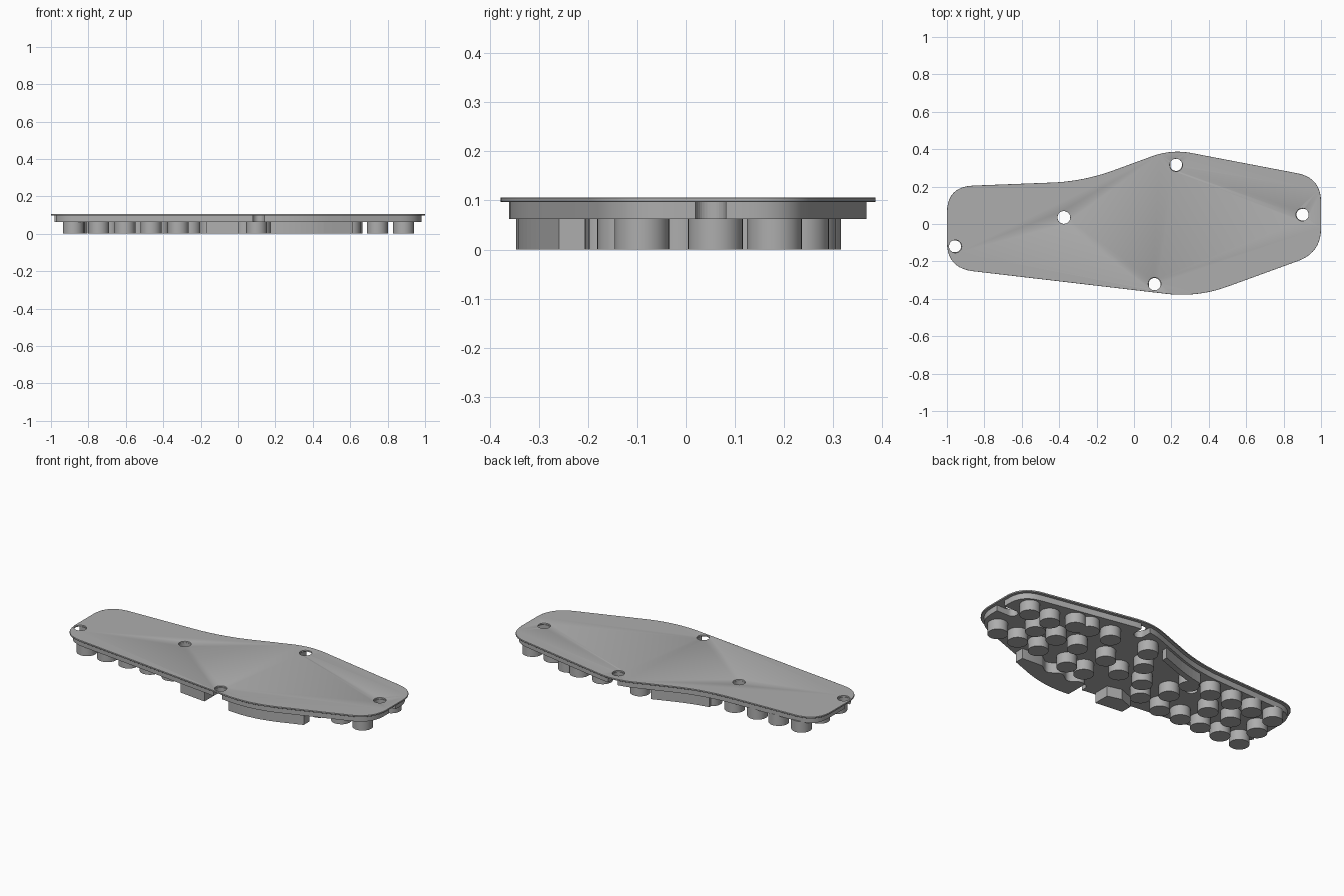
import bpy, bmesh, math
from mathutils import Vector

cube = bpy.data.objects.get("Cube")
if cube:
    bpy.data.objects.remove(cube, do_unlink=True)

grey = bpy.data.materials.new("plain_grey")
grey.use_nodes = True
grey.diffuse_color = (0.42, 0.42, 0.42, 1)
grey.node_tree.nodes["Principled BSDF"].inputs["Base Color"].default_value = (0.42, 0.42, 0.42, 1)


def rounded(corners, steps=10):
    """Closed outline whose corners are eased over distance d."""
    pts = []
    for i, (x, y, d) in enumerate(corners):
        c = Vector((x, y))
        a = c + (Vector(corners[i - 1][:2]) - c).normalized() * d
        b = c + (Vector(corners[(i + 1) % len(corners)][:2]) - c).normalized() * d
        for k in range(steps + 1):
            t = k / steps
            pts.append(a * (1 - t) ** 2 + c * 2 * t * (1 - t) + b * t * t)
    return pts


def inset(pts, dist):
    """Shrink a clockwise outline by dist."""
    out = []
    for i, p in enumerate(pts):
        t = (pts[(i + 1) % len(pts)] - pts[i - 1]).normalized()
        out.append(p + Vector((t.y, -t.x)) * dist)
    return out


def prism(name, pts, z0, z1):
    bm = bmesh.new()
    face = bm.faces.new([bm.verts.new((p[0], p[1], z0)) for p in pts])
    top = bmesh.ops.extrude_face_region(bm, geom=[face])["geom"]
    bmesh.ops.translate(bm, vec=(0, 0, z1 - z0),
                        verts=[g for g in top if isinstance(g, bmesh.types.BMVert)])
    bmesh.ops.recalc_face_normals(bm, faces=bm.faces)
    mesh = bpy.data.meshes.new(name)
    bm.to_mesh(mesh)
    bm.free()
    mesh.materials.append(grey)
    ob = bpy.data.objects.new(name, mesh)
    bpy.context.collection.objects.link(ob)
    return ob


def circle(x, y, r, n=32):
    return [(x + r * math.cos(math.tau * k / n), y + r * math.sin(math.tau * k / n)) for k in range(n)]


def slot(x, y, r, direction, length):
    """Half-round slot running from a hole out through the edge."""
    a = math.atan2(direction[1], direction[0])
    arc = [(x + r * math.cos(a + math.pi * (0.5 + k / 16)),
            y + r * math.sin(a + math.pi * (0.5 + k / 16))) for k in range(17)]
    dx, dy = math.cos(a) * length, math.sin(a) * length
    return arc + [(arc[-1][0] + dx, arc[-1][1] + dy), (arc[0][0] + dx, arc[0][1] + dy)]


def cut(target, cutter):
    cutter.hide_render = True
    cutter.hide_viewport = True
    cutter.display_type = 'WIRE'
    mod = target.modifiers.new("hole", 'BOOLEAN')
    mod.operation = 'DIFFERENCE'
    mod.solver = 'EXACT'
    mod.object = cutter


def smooth(ob):
    bpy.ops.object.select_all(action='DESELECT')
    ob.select_set(True)
    bpy.context.view_layer.objects.active = ob
    bpy.ops.object.shade_smooth_by_angle(angle=math.radians(35))


# Outline, clockwise from above
outline = rounded([(-1, 0.2, 0.14), (-0.27, 0.228, 0.17), (0.2, 0.4, 0.11), (1, 0.247, 0.13),
                   (1, -0.153, 0.13), (0.34, -0.393, 0.17), (-1, -0.236, 0.14)])
UNDER, LIP, TOP = 0.062, 0.097, 0.106

# Thin top plate and the thicker body set in below it
plate = prism("top_plate", outline, LIP, TOP)
body = prism("body", inset(outline, 0.018), UNDER, LIP)

# Screw holes: the ones near the edge are open slots in the body
holes = [(-0.955, -0.12, (-1, 0)), (-0.375, 0.035, None), (0.225, 0.315, (0, 1)),
         (0.11, -0.32, (0, -1)), (0.9, 0.05, (1, 0))]
for x, y, way in holes:
    cut(plate, prism("hole_cutter", circle(x, y, 0.034), 0.08, 0.2))
    shape = slot(x, y, 0.031, way, 0.2) if way else circle(x, y, 0.034)
    cut(body, prism("slot_cutter", shape, 0.03, 0.12))

bevel = plate.modifiers.new("soft_edge", 'BEVEL')
bevel.width = 0.002
bevel.segments = 2
bevel.limit_method = 'ANGLE'
bevel.angle_limit = math.radians(50)
smooth(plate)
smooth(body)


# Support walls along the edge, each with its own inner contour
def edge_wall(name, x0, x1, side, inner):
    dense = []
    ring = inset(outline, 0.032)
    for i, p in enumerate(ring):
        q = ring[(i + 1) % len(ring)]
        dense += [p.lerp(q, k / 12) for k in range(12)]
    outer = sorted((p for p in dense if x0 <= p.x <= x1 and p.y * side > 0.1), key=lambda p: p.x)
    inside = []
    for k in range(25):
        p = outer[round((len(outer) - 1) * k / 24)]
        inside.append((p.x, inner(p.x, p.y)))
    smooth(prism(name, [tuple(p) for p in outer] + inside[::-1], 0, UNDER + 0.004))


edge_wall("front_left_wall", 0.155, 0.64, -1,
          lambda x, y: max(y + 0.03, -0.215 + 0.018 * math.cos((x - 0.2) * 43)))
edge_wall("front_right_wall", -0.235, 0.075, -1,
          lambda x, y: -0.215 + 0.018 * math.cos((x - 0.05) * 43))
edge_wall("back_wall", -0.3, 0.03, 1, lambda x, y: y - 0.035)

# Round studs in staggered rows: (height of row, x positions)
studs = [(-0.165, [-0.88, -0.745, -0.605, -0.465, -0.32]),
         (-0.01, [-0.875, -0.69, -0.53, -0.255, -0.065, 0.1]),
         (0.14, [-0.86, -0.71, -0.57, -0.42, -0.27]),
         (0.13, [0.04]),
         (0.26, [0.12]),
         (0.25, [0.375, 0.525]),
         (0.235, [0.61]),
         (0.18, [0.745, 0.885]),
         (0.06, [0.25, 0.45, 0.6, 0.745]),
         (-0.09, [0.745, 0.885, 0.6]),
         (-0.125, [-0.15, 0.25, 0.37])]
for y, xs in studs:
    for x in xs:
        smooth(prism("support_stud", circle(x, y, 0.056), 0, UNDER + 0.004))
